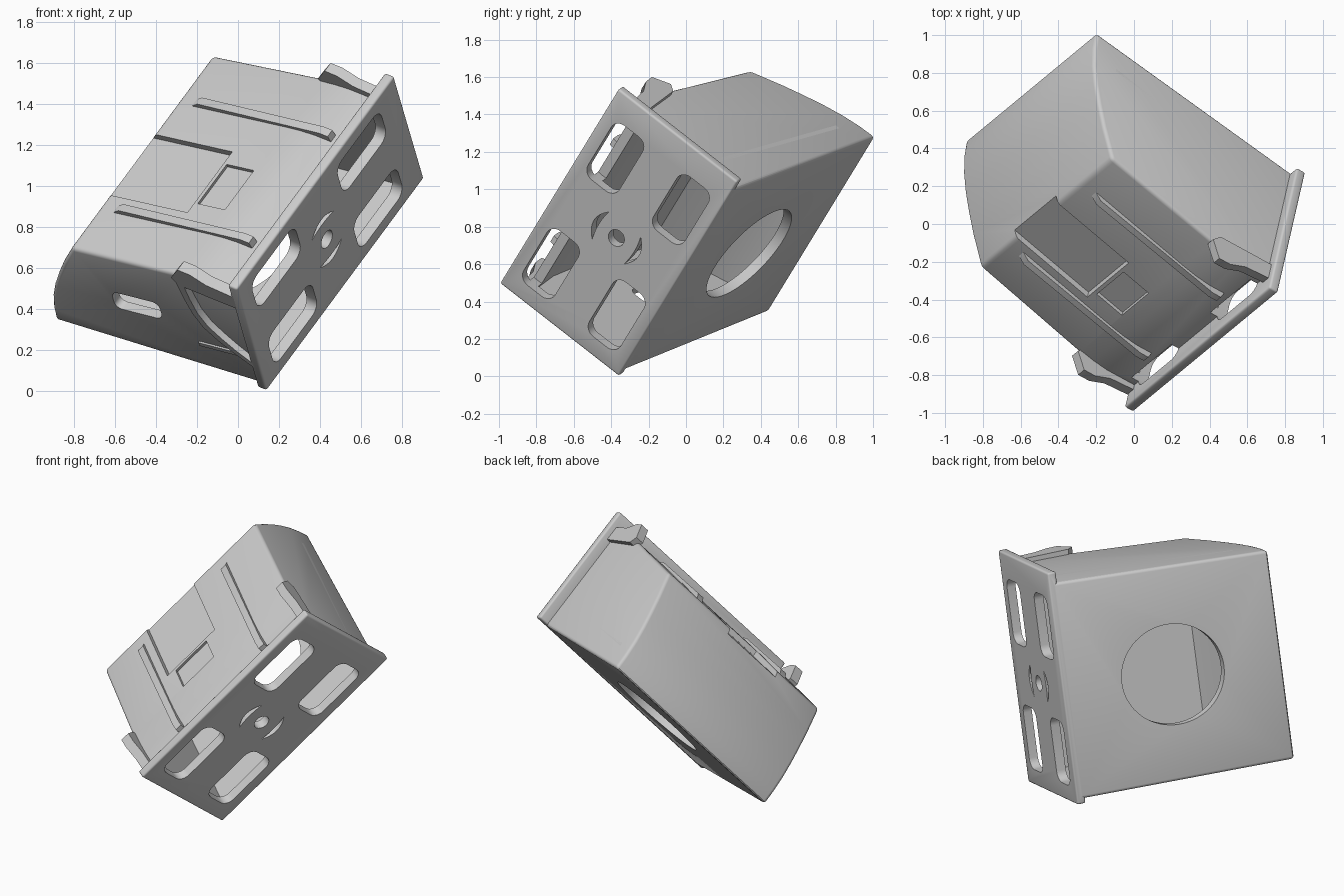
import bpy, bmesh, math
from mathutils import Matrix, Vector

cube = bpy.data.objects.get("Cube")
if cube:
    bpy.data.objects.remove(cube, do_unlink=True)

# Tilted frame: local x runs along the plate, y into the body, z up the plate
along = Vector((0.534, 0.441, 0.722)).normalized()
up = Vector((-0.183, -0.78, 0.598))
up = (up - along * up.dot(along)).normalized()
into = up.cross(along)
FRAME = Matrix((along, into, up)).transposed().to_4x4()
FRAME.translation = (0.14, -0.36, 0.0)
MID = 0.695

grey = bpy.data.materials.new("plain grey")
grey.use_nodes = True
COLOUR = (0.6, 0.6, 0.6, 1)
grey.diffuse_color = COLOUR
grey.node_tree.nodes["Principled BSDF"].inputs["Base Color"].default_value = COLOUR


def make(name, lower, upper):
    """Solid between two matching loops of points."""
    bm = bmesh.new()
    a = [bm.verts.new(FRAME @ Vector(p)) for p in lower]
    b = [bm.verts.new(FRAME @ Vector(p)) for p in upper]
    bm.faces.new(a)
    bm.faces.new(b)
    n = len(a)
    for i in range(n):
        j = (i + 1) % n
        bm.faces.new((a[i], a[j], b[j], b[i]))
    bmesh.ops.recalc_face_normals(bm, faces=bm.faces)
    mesh = bpy.data.meshes.new(name)
    bm.to_mesh(mesh)
    bm.free()
    mesh.materials.append(grey)
    obj = bpy.data.objects.new(name, mesh)
    bpy.context.collection.objects.link(obj)
    return obj


def across(name, profile, x0, x1, draft=0.0):
    """Side profile (depth, height) swept from x0 to x1."""
    return make(name, [(x0 + draft * d, d, h) for d, h in profile],
                [(x1 - draft * d, d, h) for d, h in profile])


def through(name, outline, y0, y1):
    """Plate outline (x, height) pushed from y0 to y1."""
    return make(name, [(x, y0, h) for x, h in outline], [(x, y1, h) for x, h in outline])


def rounded(cx, cy, a, b, r, n=6):
    pts = []
    for k, (sx, sy) in enumerate(((1, 1), (-1, 1), (-1, -1), (1, -1))):
        for i in range(n + 1):
            t = math.pi / 2 * (k + i / n)
            pts.append((cx + sx * (a - r) + r * math.cos(t), cy + sy * (b - r) + r * math.sin(t)))
    return pts


def circle(cx, cy, r, n):
    return [(cx + r * math.cos(i * math.tau / n), cy + r * math.sin(i * math.tau / n)) for i in range(n)]


def bake(obj):
    graph = bpy.context.evaluated_depsgraph_get()
    mesh = bpy.data.meshes.new_from_object(obj.evaluated_get(graph))
    obj.modifiers.clear()
    obj.data = mesh


def bevel(obj, width):
    mod = obj.modifiers.new("soft edges", "BEVEL")
    mod.width, mod.segments = width, 3
    mod.limit_method, mod.angle_limit = "ANGLE", math.radians(40)
    bake(obj)


def combine(obj, other, operation="DIFFERENCE"):
    mod = obj.modifiers.new("combine", "BOOLEAN")
    mod.operation, mod.object, mod.solver = operation, other, "EXACT"
    bake(obj)
    bpy.data.objects.remove(other, do_unlink=True)


def roof(d):
    return 0.67 - 0.265 * (d - 0.4)


# Hollow body with a bowed back and sloping roof, joined to the mounting plate
outer = [(0.02, 0.0), (1.33, -0.23), (1.325, -0.13), (1.305, -0.02), (1.27, 0.09),
         (1.225, 0.2), (1.17, 0.32), (1.08, 0.49), (0.4, 0.67), (0.32, 0.688), (0.23, 0.7), (0.02, 0.7)]
inner = [(0.06, 0.05), (1.275, -0.165), (1.25, -0.02), (1.17, 0.2), (1.03, 0.45),
         (0.4, 0.62), (0.25, 0.645), (0.06, 0.645)]
housing = across("housing", outer, 0.03, 1.375, 0.018)
bevel(housing, 0.02)
plate = through("plate", [(0, 0), (1.44, 0), (1.44, 0.82), (0, 0.82)], 0, 0.055)
bevel(plate, 0.012)
combine(housing, plate, "UNION")
combine(housing, across("cavity", inner, 0.08, 1.325, 0.018))

# Plate openings: four slots, a centre hole and two lens slits
for x in (MID - 0.395, MID + 0.385):
    for h in (0.185, 0.637):
        combine(housing, through("slot", rounded(x, h, 0.2, 0.108, 0.06), -0.1, 0.1))
combine(housing, through("centre_hole", circle(MID - 0.01, 0.405, 0.048, 32), -0.1, 0.1))
for side in (-1, 1):
    steps = [i / 8 for i in range(-8, 9)]
    lens = [(MID - 0.01 + 0.1 * t, 0.405 + side * (0.11 + 0.045 * (1 - t * t))) for t in steps]
    lens += [(MID - 0.01 + 0.1 * t, 0.405 + side * (0.11 + 0.012 * (1 - t * t))) for t in steps[-2:0:-1]]
    combine(housing, through("lens_slit", lens, -0.1, 0.1))

# Round opening underneath and the slot in one side
ring = circle(MID, 0.67, 0.31, 64)
combine(housing, make("round_opening", [(x, d, -0.5) for x, d in ring], [(x, d, 0.25) for x, d in ring]))
side_slot = [(d, h - 0.25 * (d - 0.745)) for d, h in rounded(0.745, 0.2235, 0.15, 0.065, 0.045)]
combine(housing, across("side_slot", side_slot, -0.1, 0.15))


# Shallow recesses in the roof
def recess(d0, d1, x0, x1, depth):
    shape = [(d0, roof(d0) - depth), (d1, roof(d1) - depth), (d1, 0.9), (d0, 0.9)]
    combine(housing, across("recess", shape, x0, x1))


recess(0.6, 1.25, 0.41, 0.82, 0.034)
recess(0.41, 0.58, 0.475, 0.74, 0.02)

# Roof ribs, mirrored about the middle
rib = [(1.01, 0.5), (0.96, 0.548), (0.2, 0.735), (0.15, 0.735), (0.13, 0.68), (0.4, 0.64), (0.98, 0.48)]
parts = [housing]
for name, side in (("right_roof_rib", -1), ("left_roof_rib", 1)):
    x = MID + side * 0.36
    parts.append(across(name, rib, x - 0.022, x + 0.022))

# Corner tabs beside the plate, and the curved fin on one side
tab = [(0.04, 0.64), (0.04, 0.73), (0.2, 0.74), (0.29, 0.775), (0.36, 0.775), (0.42, 0.68), (0.38, 0.64)]
parts.append(across("right_tab", tab, 0.0, 0.06))
parts.append(across("left_tab", tab, 1.345, 1.4))
fin_out = [(0.4, 0.68), (0.375, 0.54), (0.345, 0.43), (0.3, 0.345), (0.23, 0.28), (0.14, 0.22), (0.04, 0.165)]
fin_in = [(0.04, 0.2), (0.13, 0.255), (0.2, 0.31), (0.265, 0.37), (0.31, 0.45), (0.335, 0.55), (0.355, 0.68)]
parts.append(across("curved_fin", fin_out + fin_in, 0.0, 0.06))

# Thin guide strips along the sides
for name, x0, x1, end in (("left_guide", 1.325, 1.375, 1.17), ("right_guide", 0.02, 0.06, 0.39)):
    start = 0.04
    low = [(start, 0.2), (end, 0.2 - 0.24 * (end - start))]
    strip = low + [(d, h + 0.025) for d, h in reversed(low)]
    parts.append(across(name, strip, x0, x1, 0.018))

# Smooth shading with crisp edges
bpy.ops.object.select_all(action="DESELECT")
for obj in parts:
    obj.select_set(True)
bpy.context.view_layer.objects.active = housing
bpy.ops.object.shade_smooth_by_angle(angle=math.radians(32))
